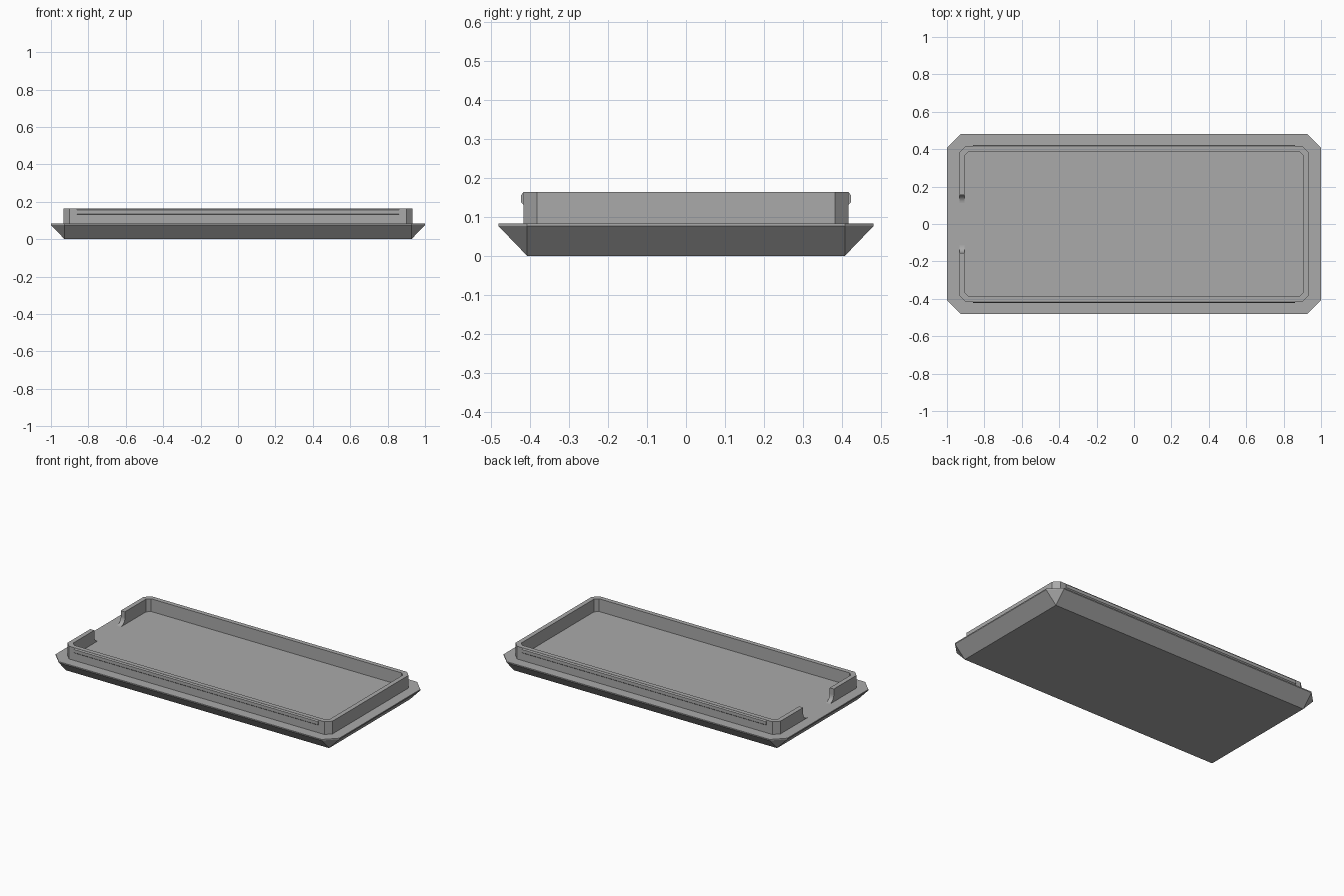
import bpy
import bmesh
from math import sin, cos, pi, radians

cube = bpy.data.objects.get("Cube")
if cube:
    bpy.data.objects.remove(cube, do_unlink=True)

# Single plain grey
GREY = (0.40, 0.40, 0.40, 1)
grey = bpy.data.materials.new("plain grey")
grey.use_nodes = True
grey.diffuse_color = GREY
grey.node_tree.nodes["Principled BSDF"].inputs["Base Color"].default_value = GREY

RIM_Z, TOP_Z = 0.083, 0.164     # lid surface and top of the wall
OUT_X, OUT_Y = 0.934, 0.416     # outer face of the wall
IN_X, IN_Y = 0.905, 0.387       # inner face of the wall
NOTCH, FILLET = 0.154, 0.042    # half width of the notch, radius at its foot


def chamfered(x, y, c):
    """Rectangle with cut corners, counter-clockwise from the left front."""
    return [(-x, -y + c), (-x + c, -y), (x - c, -y), (x, -y + c),
            (x, y - c), (x - c, y), (-x + c, y), (-x, y - c)]


def finish(name, bm):
    bmesh.ops.recalc_face_normals(bm, faces=bm.faces)
    mesh = bpy.data.meshes.new(name)
    bm.to_mesh(mesh)
    bm.free()
    mesh.materials.append(grey)
    obj = bpy.data.objects.new(name, mesh)
    bpy.context.collection.objects.link(obj)
    return obj


def prism(name, points, offset):
    """Extrude a flat 3D outline by an offset."""
    bm = bmesh.new()
    face = bm.faces.new([bm.verts.new(p) for p in points])
    ext = bmesh.ops.extrude_face_region(bm, geom=[face], use_keep_orig=True)
    moved = [v for v in ext["geom"] if isinstance(v, bmesh.types.BMVert)]
    bmesh.ops.translate(bm, verts=moved, vec=offset)
    return finish(name, bm)


# Lid: rectangular bottom flaring out to a thin rim with cut corners
bm = bmesh.new()
bottom = [bm.verts.new((x, y, 0)) for x, y in
          [(-0.927, -0.407), (0.927, -0.407), (0.927, 0.407), (-0.927, 0.407)]]
rim = chamfered(1, 0.48, 0.073)
low = [bm.verts.new((x, y, 0.076)) for x, y in rim]
high = [bm.verts.new((x, y, RIM_Z)) for x, y in rim]
bm.faces.new(bottom)
bm.faces.new(high)
for i in range(4):
    a, b, c = 2 * i, 2 * i + 1, (2 * i + 2) % 8
    bm.faces.new((bottom[i], low[a], low[b]))
    bm.faces.new((bottom[i], low[b], low[c], bottom[(i + 1) % 4]))
for i in range(8):
    j = (i + 1) % 8
    bm.faces.new((low[i], low[j], high[j], high[i]))
finish("lid_plate", bm)

# Upright wall, open at the notch on the right-hand end
outer = [(-OUT_X, -NOTCH)] + chamfered(OUT_X, OUT_Y, 0.034) + [(-OUT_X, NOTCH)]
inner = [(-IN_X, -NOTCH)] + chamfered(IN_X, IN_Y, 0.022) + [(-IN_X, NOTCH)]
prism("wall", [(x, y, RIM_Z) for x, y in outer + inner[::-1]],
      (0, 0, TOP_Z - RIM_Z))

for side, word in ((-1, "front"), (1, "back")):
    # Curved foot at each side of the notch
    outline = [(-OUT_X, side * NOTCH, RIM_Z)]
    for i in range(11):
        t = i / 10 * pi / 2
        outline.append((-OUT_X, side * (NOTCH - FILLET + FILLET * sin(t)),
                        RIM_Z + FILLET - FILLET * cos(t)))
    foot = prism(word + "_notch_foot", outline, (OUT_X - IN_X, 0, 0))
    bpy.ops.object.select_all(action="DESELECT")
    foot.select_set(True)
    bpy.context.view_layer.objects.active = foot
    bpy.ops.object.shade_smooth_by_angle(angle=radians(30))

    # Snap ridge along the long side
    section = [(0, 0.131), (0.006, 0.136), (0.006, 0.156), (0, TOP_Z - 0.001)]
    prism(word + "_snap_ridge",
          [(-0.86, side * (OUT_Y + d), z) for d, z in section], (1.72, 0, 0))
